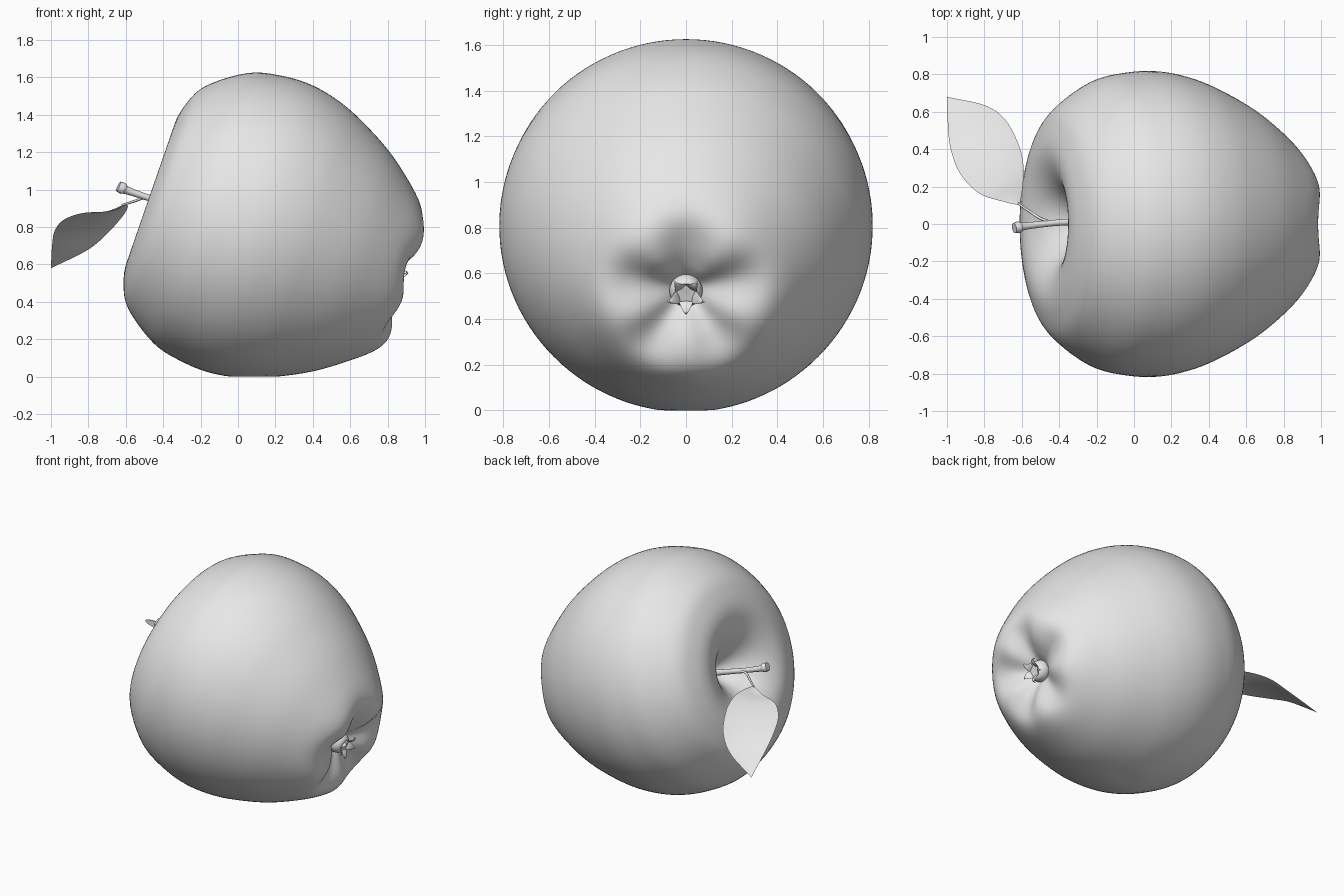
import bpy, bmesh, math
from mathutils import Vector

if "Cube" in bpy.data.objects:
    bpy.data.objects.remove(bpy.data.objects["Cube"])

clay = bpy.data.materials.new("light_grey")
clay.diffuse_color = (0.8, 0.8, 0.8, 1)
clay.use_nodes = True
clay.node_tree.nodes["Principled BSDF"].inputs["Base Color"].default_value = clay.diffuse_color

# Tilted core axis of the fruit: stem end to blossom end
C = Vector((0.17, 0, 0.745))
D = Vector((0.945, 0, -0.327)).normalized()
U = Vector((-D.z, 0, D.x))
Y = Vector((0, 1, 0))


def at(a, r, phi):
    return C + D * a + (U * math.cos(phi) + Y * math.sin(phi)) * r


def smooth_path(pts, n):
    """Catmull-Rom samples through the points."""
    p = [Vector(q) for q in pts]
    p = [2 * p[0] - p[1]] + p + [2 * p[-1] - p[-2]]
    out = []
    for i in range(1, len(p) - 2):
        for k in range(n):
            t = k / n
            out.append(0.5 * (2 * p[i] + (p[i + 1] - p[i - 1]) * t
                       + (2 * p[i - 1] - 5 * p[i] + 4 * p[i + 1] - p[i + 2]) * t * t
                       + (3 * p[i] - p[i - 1] - 3 * p[i + 1] + p[i + 2]) * t ** 3))
    return out + [p[-2]]


def make(name, rows, closed=True, cap=False):
    """Skin a grid of point rows into a smooth mesh."""
    bm = bmesh.new()
    g = [[bm.verts.new(v) for v in row] for row in rows]
    n = len(rows[0])
    for a, b in zip(g, g[1:]):
        for j in range(n if closed else n - 1):
            k = (j + 1) % n
            bm.faces.new((a[j], a[k], b[k], b[j]))
    if cap:
        bm.faces.new(g[0])
        bm.faces.new(g[-1])
    bmesh.ops.remove_doubles(bm, verts=bm.verts, dist=1e-5)
    bmesh.ops.recalc_face_normals(bm, faces=bm.faces)
    me = bpy.data.meshes.new(name)
    bm.to_mesh(me)
    bm.free()
    ob = bpy.data.objects.new(name, me)
    bpy.context.collection.objects.link(ob)
    me.materials.append(clay)
    bpy.context.view_layer.objects.active = ob
    ob.select_set(True)
    bpy.ops.object.shade_smooth_by_angle(angle=math.radians(50))
    ob.select_set(False)
    return ob


def tube(name, pts, radii, n=6, sides=14):
    path = smooth_path(pts, n)
    rad = smooth_path([(r, 0, 0) for r in radii], n)
    rows = []
    for i, p in enumerate(path):
        t = (path[min(i + 1, len(path) - 1)] - path[max(i - 1, 0)]).normalized()
        s = t.cross(Y if abs(t.y) < 0.8 else U).normalized()
        w = t.cross(s)
        rows.append([p + (s * math.cos(q) + w * math.sin(q)) * rad[i].x
                     for q in (2 * math.pi * k / sides for k in range(sides))])
    return make(name, rows, cap=True)


# Fruit body: (radius, axial) profile, five soft lobes round the blossom end
profile = [(0, -.40), (.05, -.43), (.13, -.53), (.24, -.63), (.37, -.678), (.5, -.66),
           (.63, -.59), (.765, -.40), (.81, -.22), (.815, -.05), (.78, .12), (.72, .27),
           (.63, .44), (.53, .58), (.42, .705), (.33, .755), (.22, .745), (.12, .70),
           (.05, .65), (0, .635)]
SEG = 120
rows = []
for q in smooth_path([(r, a, 0) for r, a in profile], 5):
    r, a = max(q.x, 0), q.y
    row = []
    for k in range(SEG):
        phi = 2 * math.pi * k / SEG
        w = math.exp(-((r - .25) / .15) ** 2) * min(1, r / .1) if a > 0 else 0
        v = at(a - .022 * w * math.cos(5 * phi), r * (1 + .034 * math.cos(phi)), phi)
        v.z = max(v.z, 0.0)
        row.append(v)
    rows.append(row)
make("apple_body", rows)

# Stem with a flared tip
tube("stem", [(-.20, .01, .865), (-.36, .01, .92), (-.48, .0, .957), (-.59, -.012, .995),
              (-.615, -.017, 1.006), (-.64, -.022, 1.018)],
     [.022, .018, .017, .021, .031, .028])

# Leaf stalk and leaf blade between two edge curves
tube("leaf_stalk", [(-.42, .0, .94), (-.50, .03, .955), (-.555, .065, .938), (-.62, .11, .918)],
     [.009, .008, .007, .006], sides=8)
edge_a = smooth_path([(-.61, .10, .92), (-.70, .12, .885), (-.83, .165, .875), (-.93, .27, .84),
                      (-.98, .40, .78), (-.995, .53, .69), (-1, .68, .58)], 6)
edge_b = smooth_path([(-.61, .10, .92), (-.595, .20, .92), (-.59, .30, .905), (-.615, .42, .86),
                      (-.69, .56, .775), (-.80, .635, .68), (-1, .68, .58)], 6)
rows = []
for a, b in zip(edge_a, edge_b):
    row = []
    for k in range(13):
        t = k / 12
        sag = Vector((0, 0, -.06)) * (a - b).length * 4 * t * (1 - t)
        row.append(a.lerp(b, t) + sag)
    rows.append(row)
make("leaf", rows, closed=False)

# Blossom end: small bulb with five pointed sepals
bulb = [(0, .62), (.05, .63), (.072, .665), (.066, .70), (.045, .722), (0, .722)]
make("blossom_bulb", [[at(q.y, max(q.x, 0), 2 * math.pi * k / 30) for k in range(30)]
                      for q in smooth_path([(r, a, 0) for r, a in bulb], 4)])
for i in range(5):
    phi = 2 * math.pi * (i + .5) / 5
    rows = []
    for r, a, w in [(.025, .71, .03), (.045, .735, .027), (.06, .752, .017),
                    (.075, .757, .008), (.085, .748, .001)]:
        tang = (Y * math.cos(phi) - U * math.sin(phi)) * w
        mid = at(a, r, phi)
        rows.append([mid - tang, mid + D * .006, mid + tang, mid - D * .006])
    make("sepal_%d" % (i + 1), rows, cap=True)
